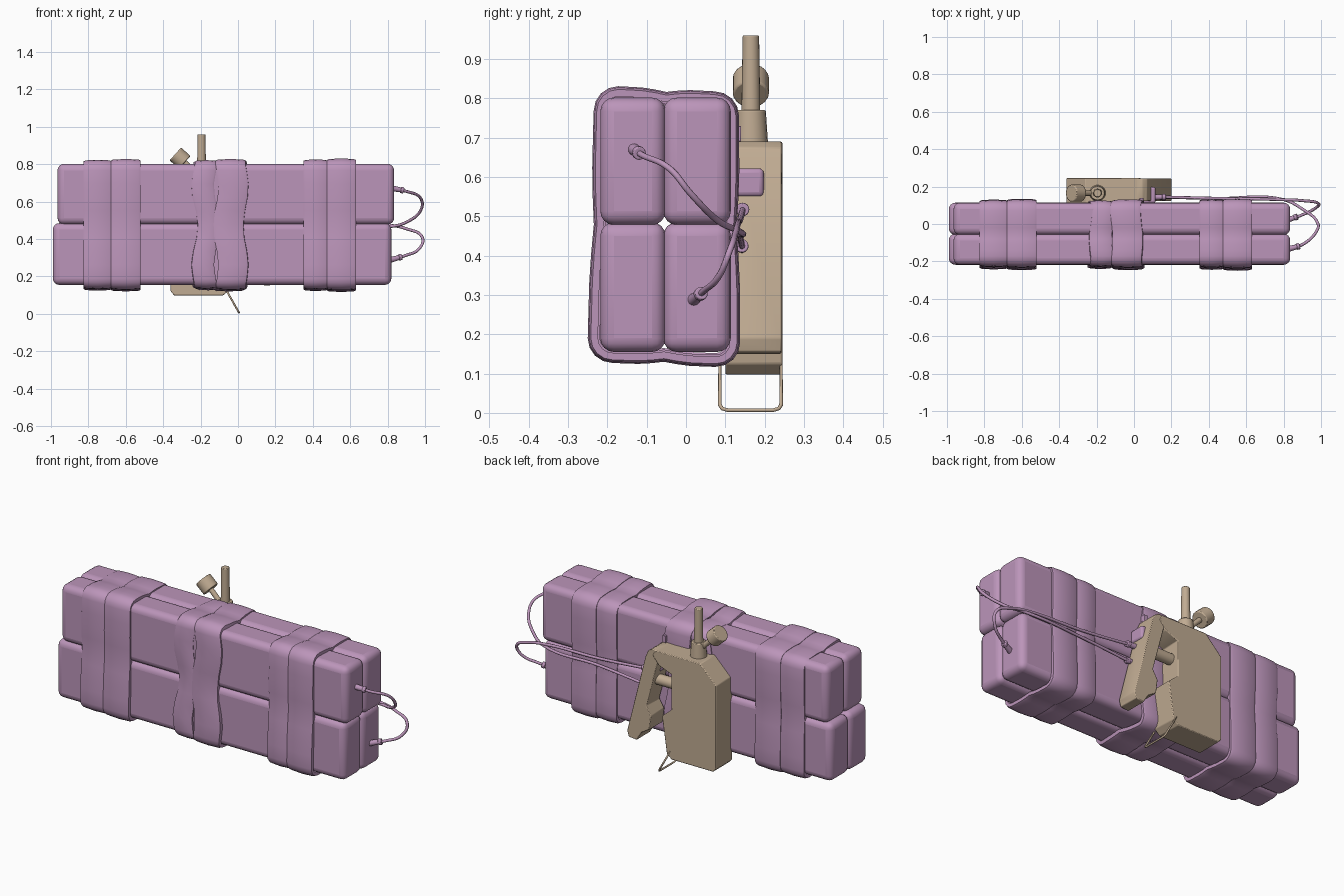
import bpy, bmesh, math
from mathutils import Vector

if "Cube" in bpy.data.objects:
    bpy.data.objects.remove(bpy.data.objects["Cube"])


def make_mat(name, rgb):
    m = bpy.data.materials.new(name)
    m.diffuse_color = (*rgb, 1)
    m.use_nodes = True
    m.node_tree.nodes["Principled BSDF"].inputs["Base Color"].default_value = m.diffuse_color
    return m


MAUVE = make_mat("mauve", (0.50, 0.30, 0.49))
TAN = make_mat("tan", (0.53, 0.41, 0.29))


def finish(name, bm, mat, bevel=0, segments=3, angle=35):
    bmesh.ops.recalc_face_normals(bm, faces=bm.faces)
    me = bpy.data.meshes.new(name)
    bm.to_mesh(me)
    bm.free()
    ob = bpy.data.objects.new(name, me)
    bpy.context.collection.objects.link(ob)
    me.materials.append(mat)
    if bevel:
        b = ob.modifiers.new("bevel", "BEVEL")
        b.width, b.segments, b.limit_method = bevel, segments, "ANGLE"
    bpy.ops.object.select_all(action="DESELECT")
    bpy.context.view_layer.objects.active = ob
    ob.select_set(True)
    bpy.ops.object.shade_smooth_by_angle(angle=math.radians(angle))
    return ob


def box(name, lo, hi, mat, bevel=0, segments=3):
    bm = bmesh.new()
    bmesh.ops.create_cube(bm, size=1)
    for v in bm.verts:
        v.co = [(lo[i] + hi[i]) / 2 + v.co[i] * (hi[i] - lo[i]) for i in range(3)]
    return finish(name, bm, mat, bevel, segments)


def slab(name, pts, y0, y1, mat, bevel=0.004):
    """Extrude an x-z outline along y."""
    bm = bmesh.new()
    f = bm.faces.new([bm.verts.new((x, y0, z)) for x, z in pts])
    r = bmesh.ops.extrude_face_region(bm, geom=[f])
    for v in r["geom"]:
        if isinstance(v, bmesh.types.BMVert):
            v.co.y = y1
    return finish(name, bm, mat, bevel, 2)


def rod(name, a, b, r0, r1, mat, bevel=0.003):
    a, b = Vector(a), Vector(b)
    bm = bmesh.new()
    bmesh.ops.create_cone(bm, cap_ends=True, segments=20, radius1=r0, radius2=r1, depth=(b - a).length)
    q = (b - a).to_track_quat("Z", "Y")
    for v in bm.verts:
        v.co = q @ v.co + (a + b) / 2
    return finish(name, bm, mat, bevel, 2)


def wire(name, pts, radius, mat, cyclic=False, smooth=True):
    cu = bpy.data.curves.new(name, "CURVE")
    cu.dimensions = "3D"
    cu.bevel_depth, cu.bevel_resolution, cu.resolution_u = radius, 2, 8
    cu.use_fill_caps = True
    if smooth:
        s = cu.splines.new("BEZIER")
        s.bezier_points.add(len(pts) - 1)
        for p, co in zip(s.bezier_points, pts):
            p.co = co
            p.handle_left_type = p.handle_right_type = "AUTO"
    else:
        s = cu.splines.new("POLY")
        s.points.add(len(pts) - 1)
        for p, co in zip(s.points, pts):
            p.co = (*co, 1)
    s.use_cyclic_u = cyclic
    cu.materials.append(mat)
    ob = bpy.data.objects.new(name, cu)
    bpy.context.collection.objects.link(ob)


def strap_loop(grow):
    """Rounded y-z loop around the bundle, dipping slightly over the seams."""
    r = 0.05
    corners = [(-0.187, 0.19, 180), (0.075, 0.18, 270), (0.072, 0.755, 0), (-0.172, 0.768, 90)]
    pts = []
    for i, (cy, cz, a0) in enumerate(corners):
        for k in range(5):
            a = math.radians(a0 + 90 * k / 4)
            pts.append((cy + (r + grow) * math.cos(a), cz + (r + grow) * math.sin(a)))
        ny, nz, na = corners[(i + 1) % 4]
        a = math.radians(a0 + 90)
        start = pts[-1]
        end = (ny + (r + grow) * math.cos(a), nz + (r + grow) * math.sin(a))
        for k in range(1, 8):
            t = k / 8
            dip = 0.008 * math.exp(-((t - 0.5) / 0.13) ** 2)
            pts.append((start[0] + (end[0] - start[0]) * t - dip * math.cos(a),
                        start[1] + (end[1] - start[1]) * t - dip * math.sin(a)))
    return pts


def strap(name, x0, x1, grow=0, wave=0):
    bm = bmesh.new()
    rings = []
    for t, g in [(0, -0.02), (0, -0.002), (0.08, 0.003), (0.5, 0.006), (0.92, 0.003), (1, -0.002), (1, -0.02)]:
        ring = []
        for y, z in strap_loop(grow + g):
            dx = wave * math.cos((z - 0.47) * 2 * math.pi / 0.42) + wave * 0.5 * math.sin(y * 16)
            ring.append(bm.verts.new((x0 + (x1 - x0) * t + dx, y, z)))
        rings.append(ring)
    n = len(rings[0])
    for a, b in zip(rings, rings[1:]):
        for i in range(n):
            bm.faces.new((a[i], a[(i + 1) % n], b[(i + 1) % n], b[i]))
    finish(name, bm, MAUVE, angle=50)


# Four soft bricks
for side, y0, y1 in (("front", -0.218, -0.052), ("rear", -0.058, 0.114)):
    box("upper_brick_" + side, (-0.965, y0, 0.478), (0.835, y1, 0.802), MAUVE, 0.035, 4)
    box("lower_brick_" + side, (-0.99, y0, 0.155), (0.82, y1, 0.485), MAUVE, 0.035, 4)

# Paired wraps around the bundle
strap("left_wrap_outer", -0.825, -0.675)
strap("left_wrap_inner", -0.68, -0.52, 0.004)
strap("middle_wrap_left", -0.235, -0.115, -0.002, 0.018)
strap("middle_wrap_right", -0.115, 0.045, 0.004, -0.014)
strap("right_wrap_inner", 0.35, 0.48, 0.002)
strap("right_wrap_outer", 0.475, 0.63, 0.007)

# Hand trigger: body, lever and link
slab("trigger_body", [(-0.36, 0.12), (-0.34, 0.098), (-0.08, 0.098), (-0.05, 0.125),
                      (-0.02, 0.33), (-0.08, 0.38), (-0.08, 0.58), (0.0, 0.61),
                      (0.04, 0.66), (0.02, 0.69), (-0.26, 0.69), (-0.36, 0.59)],
     0.10, 0.245, TAN)
slab("trigger_lever", [(0.0, 0.69), (0.045, 0.69), (0.07, 0.675), (0.085, 0.64), (0.2, 0.19),
                       (0.19, 0.155), (0.14, 0.15), (0.11, 0.2), (0.06, 0.23), (0.05, 0.31),
                       (0.08, 0.36), (0.01, 0.62)],
     0.122, 0.243, TAN)
rod("trigger_link", (-0.1, 0.185, 0.5), (0.07, 0.185, 0.5), 0.03, 0.03, TAN)
box("wrap_bulge", (0.02, 0.11, 0.55), (0.115, 0.198, 0.622), MAUVE, 0.012)
slab("wrap_loose_tab", [(0.03, 0.73), (0.05, 0.73), (0.05, 0.69), (0.03, 0.69)], 0.11, 0.14, MAUVE, 0.002)

# Posts and cap on top of the trigger
rod("socket_base", (-0.195, 0.165, 0.68), (-0.195, 0.165, 0.77), 0.044, 0.038, TAN)
rod("socket_post", (-0.195, 0.165, 0.76), (-0.195, 0.165, 0.96), 0.024, 0.021, TAN)
rod("cap", (-0.285, 0.165, 0.81), (-0.335, 0.165, 0.855), 0.046, 0.046, TAN, 0.005)
rod("cap_stem", (-0.22, 0.165, 0.745), (-0.29, 0.165, 0.815), 0.014, 0.014, TAN)

# Safety bail under the trigger
bail = [(0.086, 0), (0.086, 0.9), (0.092, 0.97), (0.105, 1), (0.222, 1), (0.236, 0.97), (0.242, 0.9), (0.242, 0)]
wire("safety_bail", [(-0.07 + 0.075 * t, y, 0.14 - 0.133 * t) for y, t in bail], 0.005, TAN, True, False)

# Wires and their plugs
wire("upper_wire", [(0.83, -0.13, 0.67), (0.9, -0.11, 0.655), (0.975, -0.04, 0.62), (0.98, 0.01, 0.56),
                    (0.9, 0.08, 0.49), (0.8, 0.13, 0.465), (0.45, 0.137, 0.45), (0.12, 0.143, 0.42)], 0.008, MAUVE)
wire("lower_wire", [(0.82, 0.02, 0.29), (0.89, 0.045, 0.31), (0.97, 0.085, 0.35), (0.985, 0.11, 0.41),
                    (0.9, 0.125, 0.455), (0.8, 0.13, 0.475), (0.45, 0.137, 0.49), (0.12, 0.145, 0.52)], 0.008, MAUVE)
for name, a, b in (("upper_plug", (0.82, -0.135, 0.672), (0.885, -0.118, 0.66)),
                   ("lower_plug", (0.81, 0.018, 0.287), (0.875, 0.04, 0.305)),
                   ("upper_wire_plug", (0.09, 0.142, 0.42), (0.17, 0.142, 0.425)),
                   ("lower_wire_plug", (0.09, 0.144, 0.52), (0.17, 0.144, 0.517))):
    rod(name, a, b, 0.016, 0.012, MAUVE)
    rod(name + "_collar", Vector(b) - (Vector(b) - Vector(a)) * 0.25, b, 0.017, 0.017, MAUVE)
